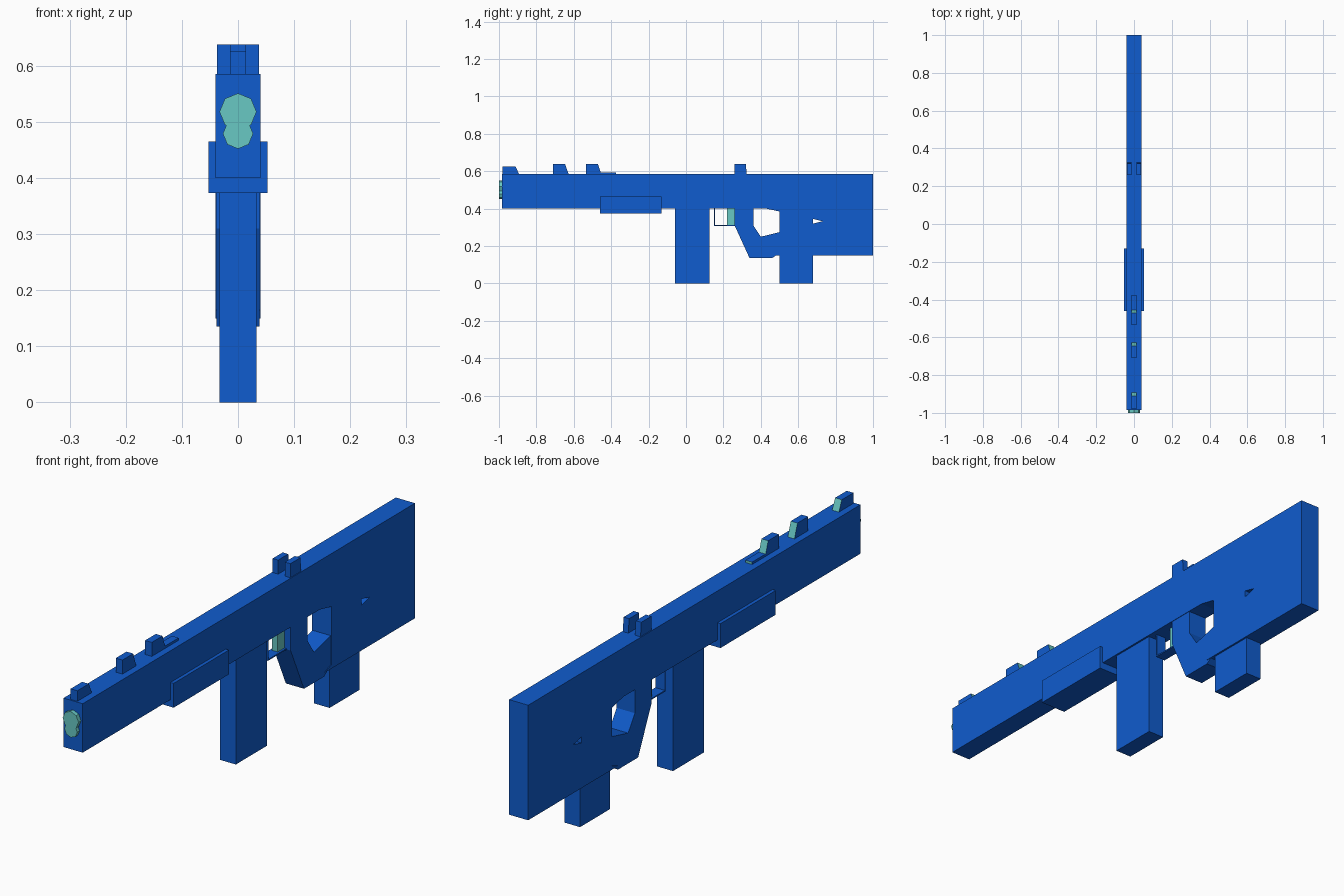
import bpy, bmesh, math

if "Cube" in bpy.data.objects:
    bpy.data.objects.remove(bpy.data.objects["Cube"])

def material(name, rgb):
    m = bpy.data.materials.new(name)
    m.diffuse_color = (*rgb, 1)
    m.use_nodes = True
    m.node_tree.nodes["Principled BSDF"].inputs["Base Color"].default_value = m.diffuse_color
    return m

BLUE = material("blue", (0.005, 0.107, 0.62))
TEAL = material("teal", (0.14, 0.58, 0.55))

def side_profile(name, pts, x0, x1, mat=BLUE, teal_back=False):
    """Extrude a (y, z) outline from x0 to x1; optionally colour rear-facing sides teal."""
    bm = bmesh.new()
    a = [bm.verts.new((x0, y, z)) for y, z in pts]
    b = [bm.verts.new((x1, y, z)) for y, z in pts]
    bm.faces.new(a)
    bm.faces.new(b[::-1])
    n = len(pts)
    for i in range(n):
        j = (i + 1) % n
        bm.faces.new((a[i], b[i], b[j], a[j]))
    bmesh.ops.recalc_face_normals(bm, faces=bm.faces)
    if teal_back:
        for f in bm.faces:
            f.normal_update()
            f.material_index = 1 if f.normal.y > 0.5 else 0
    me = bpy.data.meshes.new(name)
    bm.to_mesh(me)
    bm.free()
    me.materials.append(mat)
    if teal_back:
        me.materials.append(TEAL)
    ob = bpy.data.objects.new(name, me)
    bpy.context.collection.objects.link(ob)
    return ob

def box(name, y0, y1, z0, z1, x0, x1, mat=BLUE, **kw):
    return side_profile(name, [(y0, z0), (y1, z0), (y1, z1), (y0, z1)], x0, x1, mat, **kw)

# Receiver and stock in one outline
receiver = side_profile("receiver_and_stock", [
    (-0.985, 0.40), (0.43, 0.40), (0.50, 0.385), (0.50, 0.165), (0.46, 0.15),
    (1.0, 0.15), (1.0, 0.585), (-0.985, 0.585)], -0.04, 0.04)

# Small triangular slot through the stock
slot = side_profile("slot_cutter", [(0.68, 0.345), (0.68, 0.32), (0.73, 0.333)], -0.1, 0.1)
slot.hide_render = True
slot.hide_viewport = True
cut = receiver.modifiers.new("slot", 'BOOLEAN')
cut.operation = 'DIFFERENCE'
cut.solver = 'EXACT'
cut.object = slot

# Angled grip joining the stock
side_profile("grip", [
    (0.26, 0.41), (0.26, 0.31), (0.34, 0.135), (0.46, 0.135), (0.51, 0.17),
    (0.51, 0.277), (0.40, 0.25), (0.36, 0.31), (0.36, 0.41)], -0.038, 0.038)

# Magazines and fore-end cover
box("front_magazine", -0.06, 0.125, 0.0, 0.41, -0.033, 0.033)
box("rear_magazine", 0.50, 0.68, 0.0, 0.16, -0.033, 0.033)
box("handguard", -0.46, -0.13, 0.373, 0.465, -0.053, 0.053)

# Trigger and its thin guard
box("trigger", 0.22, 0.262, 0.312, 0.405, -0.012, 0.012, TEAL)
side_profile("trigger_guard", [
    (0.15, 0.405), (0.15, 0.308), (0.265, 0.308), (0.265, 0.313),
    (0.155, 0.313), (0.155, 0.405)], -0.02, 0.02)

# Front sights: wedges with teal sloping rear faces
for name, y0, y1, top in (("front_sight", -0.98, -0.893, 0.625),
                          ("middle_sight", -0.71, -0.628, 0.638),
                          ("third_sight", -0.535, -0.453, 0.638)):
    side_profile(name, [(y0, 0.58), (y1, 0.58), (y1, 0.585), (y1 - 0.018, top), (y0, top)],
                 -0.014, 0.014, teal_back=True)
box("sight_plate", -0.455, -0.375, 0.58, 0.594, -0.014, 0.014, teal_back=True)

# Paired rear sights
for side, s in (("left", -1), ("right", 1)):
    x0, x1 = sorted((s * 0.014, s * 0.037))
    side_profile(f"rear_sight_{side}", [
        (0.26, 0.58), (0.325, 0.58), (0.32, 0.638), (0.26, 0.638)], x0, x1)

# Muzzle: two overlapping octagonal discs
for name, z, r, front in (("upper_muzzle", 0.518, 0.033, -1.0), ("lower_muzzle", 0.479, 0.027, -0.999)):
    bpy.ops.mesh.primitive_cylinder_add(
        vertices=8, radius=r, depth=-0.98 - front,
        location=(0, (front - 0.98) / 2, z), rotation=(math.pi / 2, 0, 0))
    ob = bpy.context.object
    ob.name = name
    ob.data.materials.append(TEAL)
